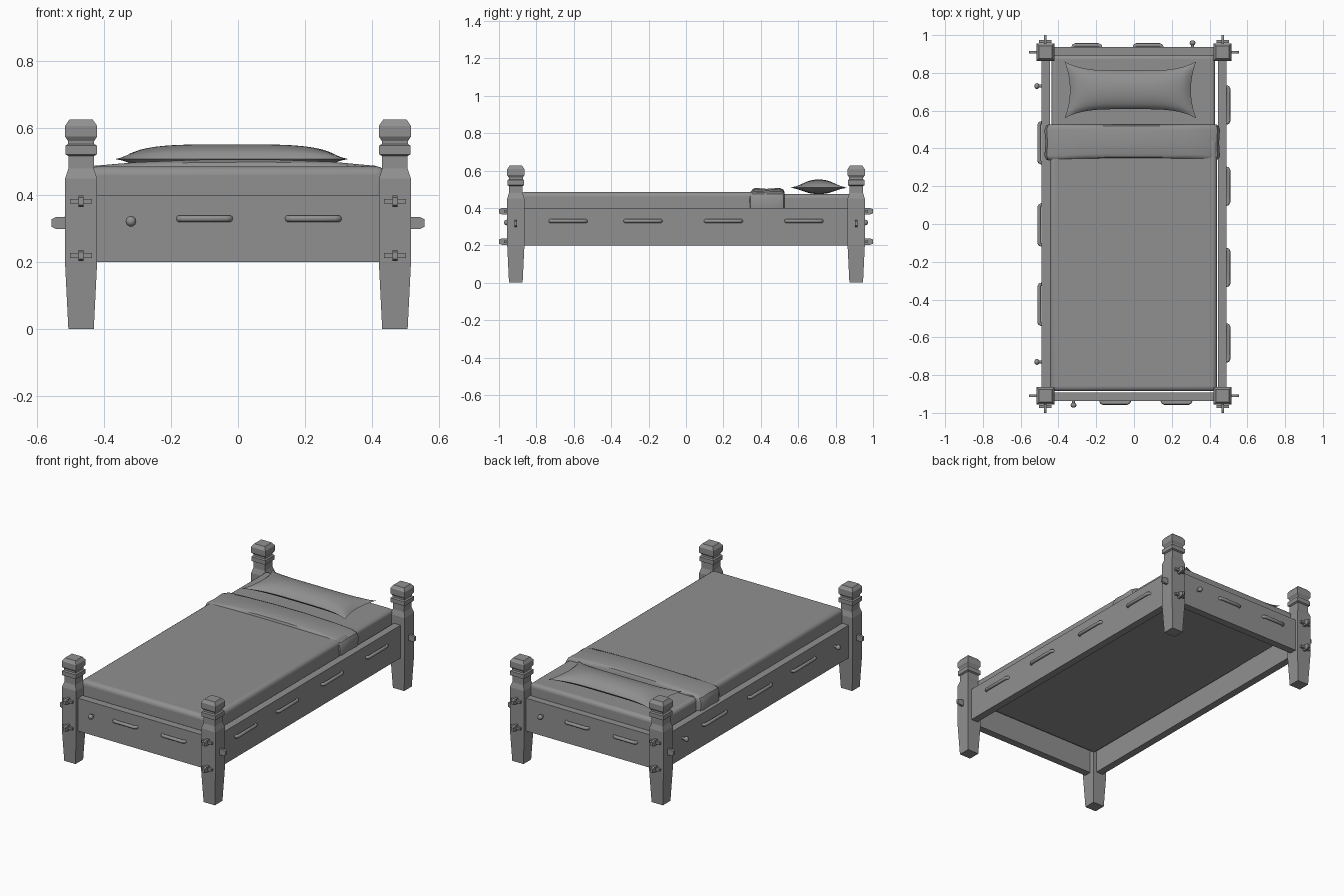
import bpy, bmesh, math
from mathutils import Vector

if "Cube" in bpy.data.objects:
    bpy.data.objects.remove(bpy.data.objects["Cube"], do_unlink=True)

GREY = (0.28, 0.28, 0.28, 1)
mat = bpy.data.materials.new("plain_grey")
mat.use_nodes = True
mat.diffuse_color = GREY
mat.node_tree.nodes["Principled BSDF"].inputs["Base Color"].default_value = GREY


def add(name, bm, smooth=False, bevel=0, segments=1):
    """Turn a bmesh into a named object, with optional rounded edges."""
    bmesh.ops.recalc_face_normals(bm, faces=bm.faces)
    me = bpy.data.meshes.new(name)
    bm.to_mesh(me)
    bm.free()
    me.materials.append(mat)
    ob = bpy.data.objects.new(name, me)
    bpy.context.collection.objects.link(ob)
    if bevel:
        mod = ob.modifiers.new("rounding", "BEVEL")
        mod.width, mod.segments = bevel, segments
        mod.limit_method = "ANGLE"
        mod.angle_limit = math.radians(40)
    if smooth:
        bpy.ops.object.select_all(action="DESELECT")
        ob.select_set(True)
        bpy.context.view_layer.objects.active = ob
        bpy.ops.object.shade_smooth_by_angle(angle=math.radians(40))
    return ob


def box(name, lo, hi, **kw):
    bm = bmesh.new()
    bmesh.ops.create_cube(bm, size=1)
    lo, hi = Vector(lo), Vector(hi)
    for v in bm.verts:
        v.co = (lo + hi) / 2 + v.co * (hi - lo)
    return add(name, bm, **kw)


def loft(bm, rings):
    """Skin a list of equal rings and cap both ends."""
    rings = [[bm.verts.new(p) for p in ring] for ring in rings]
    n = len(rings[0])
    for a, b in zip(rings, rings[1:]):
        for i in range(n):
            j = (i + 1) % n
            bm.faces.new((a[i], a[j], b[j], b[i]))
    bm.faces.new(rings[0])
    bm.faces.new(rings[-1])


# Square turned posts: half width at each height
POST = [(0, .038), (.2, .048), (.45, .048), (.48, .038), (.517, .038),
        (.522, .047), (.548, .047), (.553, .039), (.562, .039),
        (.575, .048), (.607, .048), (.626, .035)]
PX, PY = .469, .91


def post(name, x, y):
    bm = bmesh.new()
    corners = ((-1, -1), (1, -1), (1, 1), (-1, 1))
    loft(bm, [[(x + cx * w, y + cy * w * .96, z) for cx, cy in corners] for z, w in POST])
    add(name, bm)


def tenon(name, start, out, length, height):
    """Tapered tenon end poking out of a post."""
    side = Vector((out.y, out.x, 0))
    bm = bmesh.new()
    rings = []
    for d, k in ((0, 1), (length * .7, 1), (length, .65)):
        c = start + out * d
        rings.append([c + side * a * .007 + Vector((0, 0, b * k * height / 2))
                      for a, b in ((-1, -1), (1, -1), (1, 1), (-1, 1))])
    loft(bm, rings)
    add(name, bm)


for sy, end in ((-1, "front"), (1, "back")):
    for sx, side in ((-1, "right"), (1, "left")):
        tag = f"{end}_{side}"
        post(f"{tag}_post", sx * PX, sy * PY)
        tenon(f"{tag}_side_tenon", Vector((sx * .51, sy * PY, .317)), Vector((sx, 0, 0)), .047, .036)
        for z, level in ((.22, "lower"), (.382, "upper")):
            tenon(f"{tag}_{level}_tenon", Vector((sx * PX, sy * .945, z)), Vector((0, sy, 0)), .055, .034)
            # cross peg locking the tenon
            c = Vector((sx * PX, sy * .966, z))
            h = Vector((.033, .007, .007))
            box(f"{tag}_{level}_peg", c - h, c + h)

# Rails
for s, side, end in ((-1, "right", "front"), (1, "left", "back")):
    a, b = sorted((s * .445, s * .49))
    box(f"{side}_rail", (a, -.88, .2), (b, .88, .4))
    a, b = sorted((s * .892, s * .937))
    box(f"{end}_rail", (-.44, a, .2), (.44, b, .4))


def rope(name, centre, along, out, length):
    """Rope loop lying on the outside of a rail."""
    h = length / 2 - .008
    path = [(-h, -.012), (-h + .004, .004), (-h + .014, .01),
            (h - .014, .01), (h - .004, .004), (h, -.012)]
    bm = bmesh.new()
    rings = []
    for t, d in path:
        c = centre + along * t + out * d
        # each ring is turned to suit the bend of the path
        f = min(1, max(0, (d + .012) / .022))
        n = (out * f - along * math.copysign(1 - f, -t)).normalized()
        rings.append([c + n * .01 * math.cos(q) + Vector((0, 0, .01 * math.sin(q)))
                      for q in (k * math.tau / 10 for k in range(10))])
    loft(bm, rings)
    add(name, bm, smooth=True)


def knot(name, centre, out):
    """Rope end knot on a short stem."""
    bm = bmesh.new()
    rings = []
    for d, r in ((-.01, .008), (.01, .008), (.014, .013), (.022, .016), (.03, .013), (.035, .006)):
        side = Vector((-out.y, out.x, 0))
        rings.append([centre + out * d + side * r * math.cos(q) + Vector((0, 0, r * math.sin(q)))
                      for q in (k * math.tau / 10 for k in range(10))])
    loft(bm, rings)
    add(name, bm, smooth=True)


X, Y = Vector((1, 0, 0)), Vector((0, 1, 0))
ROPES = [("left", X * .49, Y, X, .215, (-.63, -.23, .2, .63), ()),
         ("right", X * -.492, Y, -X, .235, (-.425, -.005, .43), (-.73, .73)),
         ("front", Y * -.937, X, -Y, .175, (-.1, .225), (-.32,)),
         ("back", Y * .937, X, Y, .17, (-.25, .075), (.31,))]
for side, base, along, out, length, loops, knots in ROPES:
    for i, t in enumerate(loops):
        rope(f"{side}_rope_{i + 1}", base + along * t + Vector((0, 0, .33)), along, out, length)
    for i, t in enumerate(knots):
        knot(f"{side}_knot_{i + 1}", base + along * t + Vector((0, 0, .322)), out)

# Mattress, and the cover over its lower part
box("mattress", (-.437, -.87, .32), (.43, .895, .474), smooth=True, bevel=.022, segments=4)
box("bed_cover", (-.446, -.885, .325), (.44, .45, .486), smooth=True, bevel=.025, segments=4)

# Folded blanket draped across the bed
bm = bmesh.new()
drape = [(-.47, .395), (-.474, .45), (-.462, .475), (-.43, .488), (-.3, .499), (-.12, .506),
         (.1, .507), (.28, .5), (.41, .488), (.442, .475), (.455, .45), (.45, .395)]
rows = []
for y, inset in ((.337, .022), (.343, .008), (.36, 0), (.43, .005), (.5, 0), (.52, .008), (.527, .022)):
    ring = []
    for x, z in drape:
        edge = abs(x) / .47
        ring.append((x - math.copysign(inset * edge ** 4, x), y + .012 * (1 - edge ** 2) * (y < .4),
                     max(.395, z - inset * (1 - edge ** 4))))
    rows.append(ring)
loft(bm, rows)
add("folded_blanket", bm, smooth=True)

# Pillow: two puffed sheets with pinched corners
bm = bmesh.new()
bmesh.ops.create_grid(bm, x_segments=28, y_segments=16, size=1)
low = bmesh.ops.duplicate(bm, geom=bm.verts[:] + bm.edges[:] + bm.faces[:])["geom"]
low = {e for e in low if isinstance(e, bmesh.types.BMVert)}
for v in bm.verts:
    u, w = v.co.x, v.co.y
    puff = max(0, (1 - u ** 4) * (1 - w ** 2)) ** .6
    x = -.019 + u * .348 * (1 - .08 * (1 - w * w))
    y = .71 + w * .15 * (1 - .32 * (1 - u ** 4))
    v.co = (x, y, .508 + puff * (-.034 if v in low else .044))
bmesh.ops.remove_doubles(bm, verts=bm.verts, dist=.0005)
add("pillow", bm, smooth=True)
